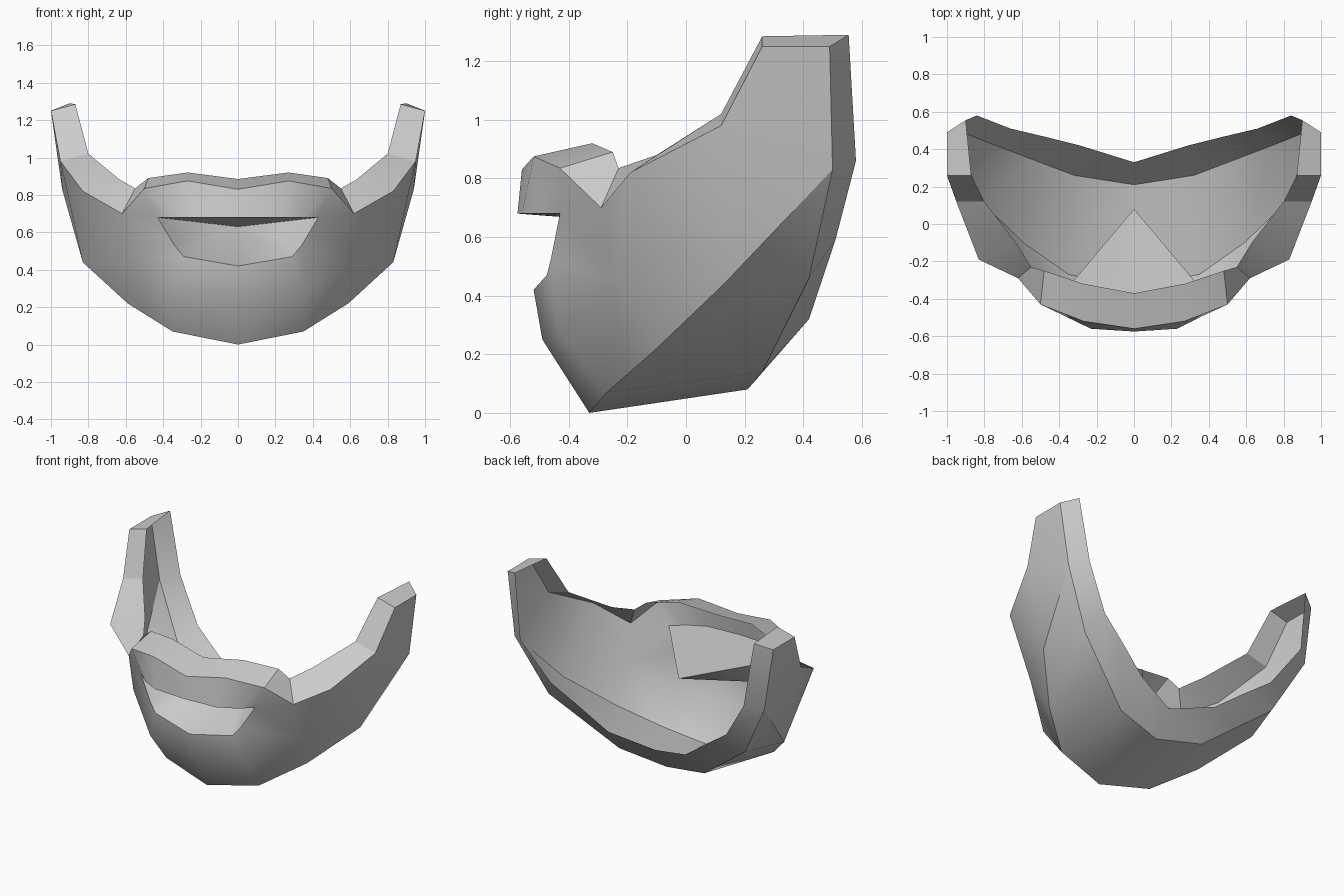
import bpy, bmesh, math
from mathutils import Vector

cube = bpy.data.objects.get("Cube")
if cube:
    bpy.data.objects.remove(cube, do_unlink=True)

grey = bpy.data.materials.new("plain grey")
grey.use_nodes = True
colour = (0.6, 0.6, 0.6, 1)
grey.diffuse_color = colour
grey.node_tree.nodes["Principled BSDF"].inputs["Base Color"].default_value = colour


def strip(a, b):
    """Quads bridging two rows of equal length."""
    return [[a[i], a[i + 1], b[i + 1], b[i]] for i in range(len(a) - 1)]


def fan(row, tip):
    """Triangles joining a row to one point."""
    return [[row[i], row[i + 1], tip] for i in range(len(row) - 1)]


def build(name, half_faces, angle, inward=False):
    """Make a part from the faces of its left half, reflected across x = 0."""
    bm = bmesh.new()
    for face in half_faces:
        for side in (1, -1):
            pts = [Vector((side * x, y, z)) for x, y, z in face]
            bm.faces.new([bm.verts.new(p) for p in pts[::side]])
    bmesh.ops.remove_doubles(bm, verts=bm.verts, dist=0.001)
    bmesh.ops.recalc_face_normals(bm, faces=bm.faces)
    if inward:
        bmesh.ops.reverse_faces(bm, faces=bm.faces)
    mesh = bpy.data.meshes.new(name)
    bm.to_mesh(mesh)
    bm.free()
    mesh.materials.append(grey)
    obj = bpy.data.objects.new(name, mesh)
    bpy.context.collection.objects.link(obj)
    bpy.ops.object.select_all(action="DESELECT")
    obj.select_set(True)
    bpy.context.view_layer.objects.active = obj
    bpy.ops.object.shade_smooth_by_angle(angle=math.radians(angle))


# Outer and inner lines of the upper rim, from the middle to the strap end
top = [(0, -.56, .83), (.27, -.52, .875), (.5, -.43, .835), (.62, -.29, .7),
       (.83, -.19, .82), (.95, .12, .98), (1, .26, 1.25), (1, .49, 1.25)]
top_in = [(0, -.37, .885), (.27, -.32, .92), (.48, -.25, .89), (.55, -.23, .835),
          (.63, -.1, .88), (.8, .12, 1.02), (.87, .26, 1.285), (.9, .555, 1.29)]

# Jaw line from the chin to the back corner, and a softer line above it
jaw = [(0, -.33, 0), (.35, -.27, .07), (.59, -.1, .22), (.83, .13, .44), (.94, .5, .83)]
chin = [(0, -.49, .25), (.36, -.43, .28), (.62, -.24, .45)]

# Outer and inner lines of the rear rim, from the middle upwards
rear = [(0, .21, .08), (.32, .26, .14), (.53, .34, .3), (.74, .42, .46), jaw[4], top[7]]
rear_in = [(0, .33, .24), (.29, .42, .32), (.47, .465, .455), (.66, .51, .59),
           (.84, .58, .86), top_in[7]]

# Mouth opening and the innermost point of its pocket
upper_lip = [(0, -.575, .68), (.23, -.56, .68), (.35, -.5, .68), (.43, -.43, .68)]
lower_lip = [(0, -.52, .42), (.29, -.475, .47), (.34, -.46, .53), upper_lip[3]]
pocket_tip = (0, .08, .63)

# Face shell: chin, cheeks, upper lip and side straps
shell = strip(jaw[:3], chin) + strip(chin, lower_lip[:3]) + strip(top[:3], upper_lip[:3])
shell += [[jaw[2], jaw[3], chin[2]],
          [chin[2], jaw[3], top[4], top[3]],
          [top[4], jaw[3], top[5]],
          [top[5], jaw[3], jaw[4]],
          [top[5], jaw[4], top[7], top[6]],
          [chin[2], top[3], upper_lip[3], lower_lip[2]],
          [top[3], top[2], upper_lip[3]],
          [top[2], upper_lip[2], upper_lip[3]]]
build("face_shell", shell, 60)

# Underside of the jaw
build("jaw_underside", strip(jaw[:4], rear[:4]) + [[jaw[3], jaw[4], rear[3]]], 60)

# Turned-in rims along the upper and rear edges
build("upper_rim", strip(top, top_in), 20)
build("rear_rim", strip(rear, rear_in), 30)

# Mouth pocket: flat roof and sloping floor meeting at the tip
build("mouth_pocket", fan(upper_lip, pocket_tip) + fan(lower_lip, pocket_tip), 50, True)
